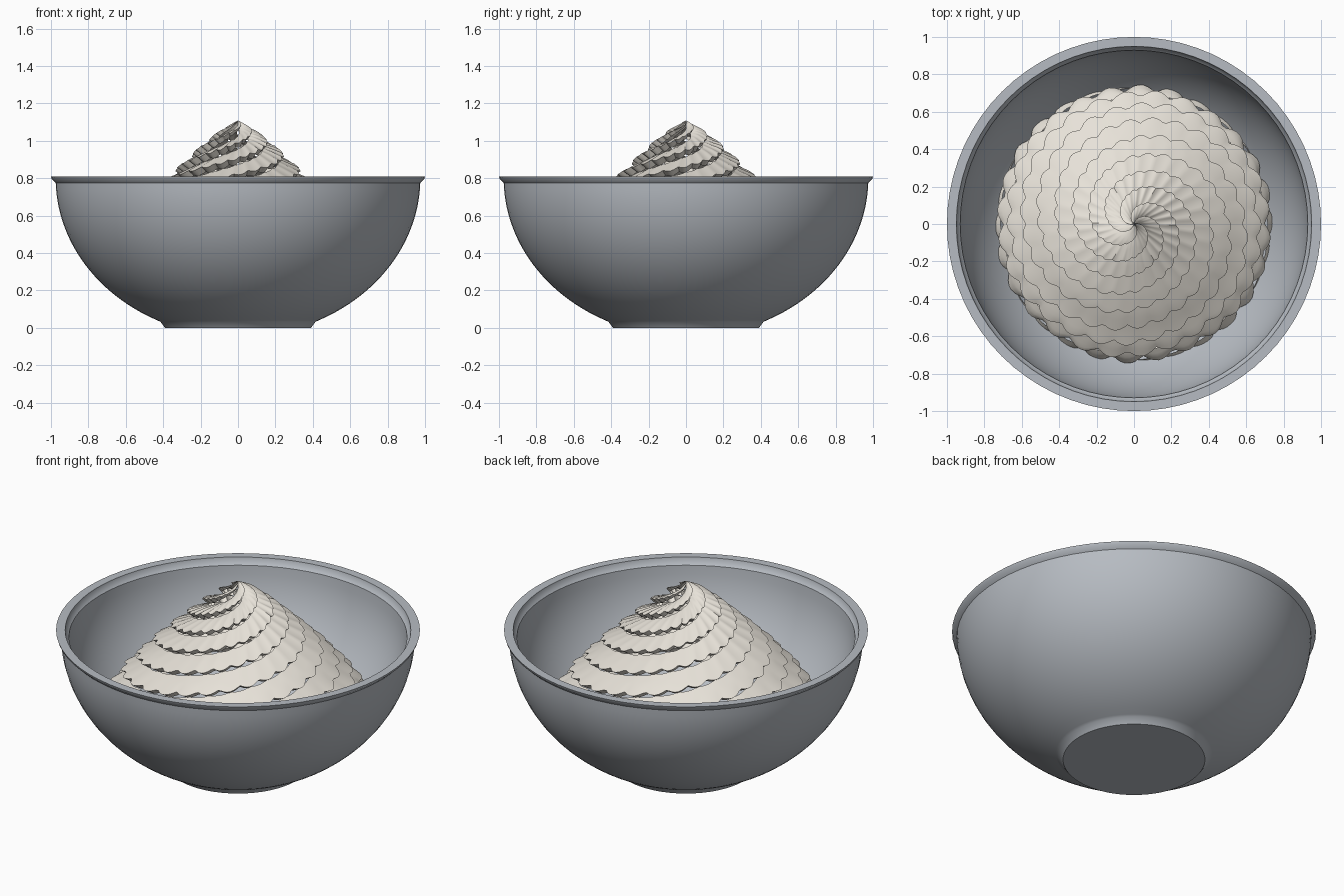
import bpy, bmesh, math
from math import sin, cos, pi, radians

cube = bpy.data.objects.get("Cube")
if cube:
    bpy.data.objects.remove(cube, do_unlink=True)


def material(name, rgb):
    m = bpy.data.materials.new(name)
    m.use_nodes = True
    m.diffuse_color = (*rgb, 1)
    node = next(n for n in m.node_tree.nodes if n.type == "BSDF_PRINCIPLED")
    node.inputs["Base Color"].default_value = (*rgb, 1)
    return m


def finish(bm, name, mat, angle):
    mesh = bpy.data.meshes.new(name)
    bm.to_mesh(mesh)
    bm.free()
    obj = bpy.data.objects.new(name, mesh)
    bpy.context.collection.objects.link(obj)
    mesh.materials.append(mat)
    bpy.ops.object.select_all(action="DESELECT")
    obj.select_set(True)
    bpy.context.view_layer.objects.active = obj
    bpy.ops.object.shade_smooth_by_angle(angle=radians(angle))
    return obj


def lathe(name, profile, mat, segments=72):
    bm = bmesh.new()
    verts = [bm.verts.new((r, 0, z)) for r, z in profile]
    edges = [bm.edges.new(pair) for pair in zip(verts, verts[1:])]
    bmesh.ops.spin(bm, geom=verts + edges, cent=(0, 0, 0), axis=(0, 0, 1),
                   angle=2 * pi, steps=segments)
    bmesh.ops.remove_doubles(bm, verts=bm.verts[:], dist=0.0005)
    bmesh.ops.recalc_face_normals(bm, faces=bm.faces[:])
    return finish(bm, name, mat, 35)


def ellipse_wall(a, b, z_start, z_end, steps):
    """Points up or down an elliptical bowl wall centred at z = 0.8."""
    t0, t1 = (math.asin((0.8 - z) / b) for z in (z_start, z_end))
    ts = [t0 + (t1 - t0) * i / steps for i in range(steps + 1)]
    return [(a * cos(t), 0.8 - b * sin(t)) for t in ts]


steel = material("bowl grey", (0.47, 0.50, 0.54))
cream = material("cream white", (0.80, 0.76, 0.69))

# Bowl: foot, outer wall, flared flat rim, inner wall and floor
outer = ellipse_wall(0.975, 0.847, 0.04, 0.775, 22)
inner = ellipse_wall(0.93, 0.77, 0.77, 0.032, 22)
foot = [(0, 0), (0.39, 0), (0.415, 0.033)]
rim = [(0.995, 0.795), (1, 0.81), (0.95, 0.81), (0.945, 0.785)]
lathe("bowl", foot + outer + rim + inner + [(0, 0.03)], steel)

# Mound outline from tip to base, one point per layer
OUTLINE = [(0, 1.11), (0.1, 1.055), (0.2, 0.975), (0.29, 0.89), (0.38, 0.805),
           (0.48, 0.71), (0.57, 0.61), (0.65, 0.52), (0.71, 0.43),
           (0.735, 0.34), (0.725, 0.27)]
ARMS, LOBES, STEP = 6, 30, 0.045


def outline(s):
    s = min(max(s, 0), len(OUTLINE) - 1.0001)
    i = int(s)
    f = s - i
    return [p + (q - p) * f for p, q in zip(OUTLINE[i], OUTLINE[i + 1])]


def section(s, theta):
    """Cross-section of one ribbon, from its tucked inner edge to its underside."""
    lobe = abs(sin(LOBES / 2 * (theta + 0.1 * s))) - 0.6
    step = STEP * min(1, s / 2)
    pts = []
    for back in (1.3, 0.9, 0.6, 0.3, 0.1, 0):
        r, z = outline(s - back)
        weight = 1 - 0.55 * back
        r *= 1 + 0.05 * lobe * weight
        z -= step * back + 0.3 * step * lobe * weight * min(1, r / 0.2)
        pts.append((r, z))
    r, z = pts[-1]
    pts.append((r * 0.97 - 0.03 * min(1, r / 0.2), z - 0.6 * step))
    return [(max(r, 0) * cos(theta), max(r, 0) * sin(theta), z) for r, z in pts]


# Whipped cream: six scalloped ribbons winding up to the tip
bm = bmesh.new()
S_BASE, S_TIP = 10.0, 0.15
count = int((S_BASE - S_TIP) / ARMS * LOBES * 6)
for arm in range(ARMS):
    previous = None
    for i in range(count + 1):
        s = S_BASE + (S_TIP - S_BASE) * i / count
        theta = 2 * pi / ARMS * (arm + S_BASE - s) + radians(18)
        row = [bm.verts.new(p) for p in section(s, theta)]
        if previous:
            for j in range(len(row) - 1):
                bm.faces.new((previous[j], previous[j + 1], row[j + 1], row[j]))
        previous = row
bmesh.ops.dissolve_degenerate(bm, edges=bm.edges[:], dist=0.0002)
finish(bm, "whipped_cream", cream, 40)
